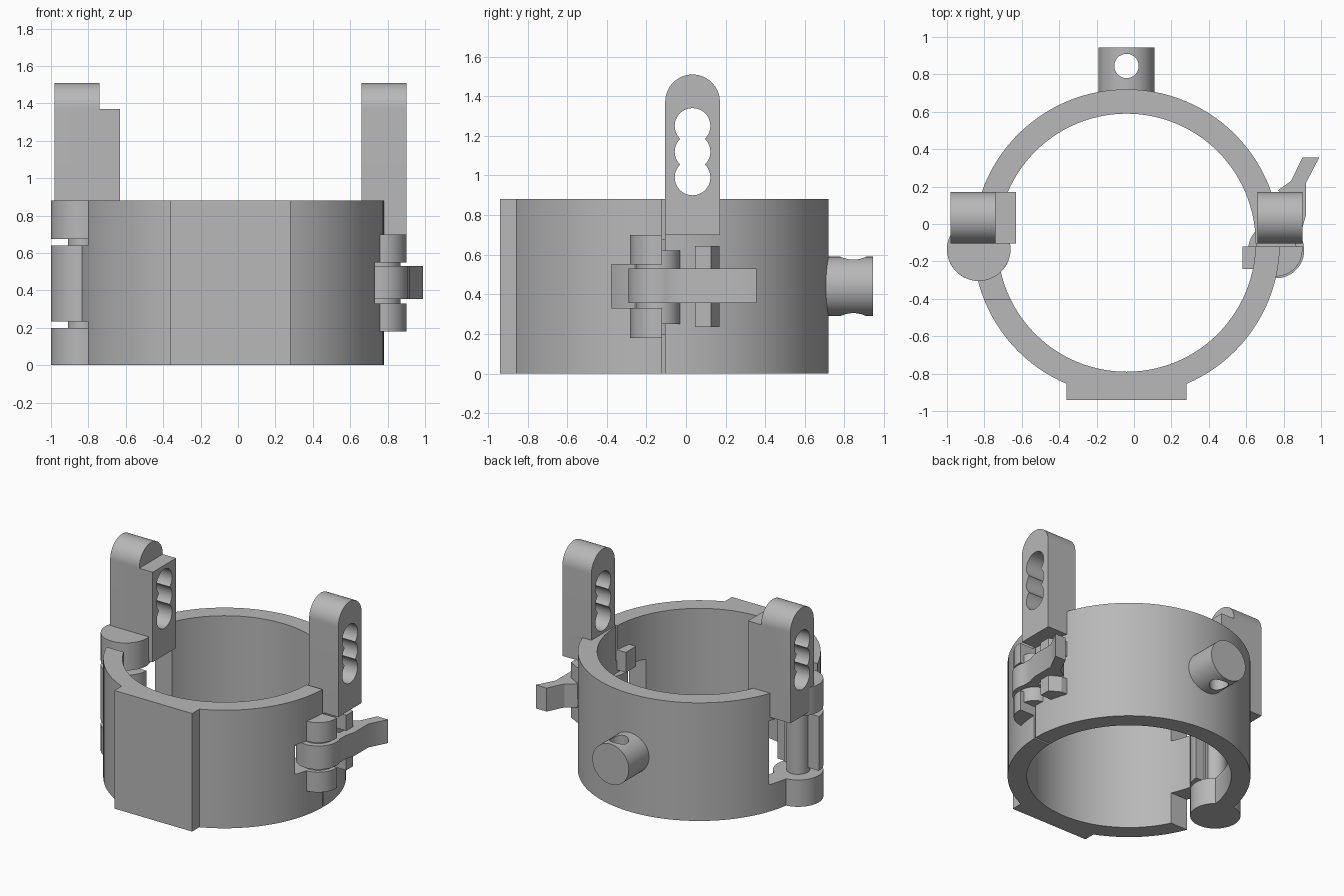
import bpy, bmesh
from math import cos, sin, pi
from mathutils import Vector

cube = bpy.data.objects.get("Cube")
if cube:
    bpy.data.objects.remove(cube, do_unlink=True)

grey = bpy.data.materials.new("plain grey")
grey.use_nodes = True
grey.diffuse_color = (0.48, 0.48, 0.48, 1)
grey.node_tree.nodes["Principled BSDF"].inputs["Base Color"].default_value = (0.48, 0.48, 0.48, 1)

H = 0.88                      # band height
CX, CY = -0.04, -0.10         # band centre
AXES = {"x": lambda a, b, t: (t, a, b),
        "y": lambda a, b, t: (a, t, b),
        "z": lambda a, b, t: (a, b, t)}


def prism(name, pts, lo, hi, axis="z"):
    """Extrude a flat outline along an axis."""
    place = AXES[axis]
    bm = bmesh.new()
    base = bm.faces.new([bm.verts.new(place(a, b, lo)) for a, b in pts])
    ext = bmesh.ops.extrude_face_region(bm, geom=[base])
    verts = [v for v in ext["geom"] if isinstance(v, bmesh.types.BMVert)]
    bmesh.ops.translate(bm, vec=Vector(place(0, 0, hi - lo)), verts=verts)
    bmesh.ops.recalc_face_normals(bm, faces=bm.faces)
    mesh = bpy.data.meshes.new(name)
    bm.to_mesh(mesh)
    bm.free()
    mesh.materials.append(grey)
    obj = bpy.data.objects.new(name, mesh)
    bpy.context.collection.objects.link(obj)
    return obj


def arc(cx, cy, r, a0=0, a1=2 * pi, n=48):
    steps = n if a1 - a0 > 6.2 else n + 1
    return [(cx + r * cos(a0 + (a1 - a0) * i / n),
             cy + r * sin(a0 + (a1 - a0) * i / n)) for i in range(steps)]


def box(name, x0, x1, y0, y1, z0, z1):
    return prism(name, [(x0, y0), (x1, y0), (x1, y1), (x0, y1)], z0, z1)


def combine(obj, others, op="DIFFERENCE"):
    """Apply booleans one after another and drop the helpers."""
    for other in others:
        mod = obj.modifiers.new("cut", "BOOLEAN")
        mod.operation, mod.solver, mod.object = op, "EXACT", other
        bpy.context.view_layer.objects.active = obj
        bpy.ops.object.modifier_apply(modifier=mod.name)
        bpy.data.objects.remove(other, do_unlink=True)
    return obj


def band(name):
    tube = prism(name, arc(CX, CY, 0.82, n=112), 0, H)
    return combine(tube, [prism("bore", arc(CX, CY, 0.69, n=112), -0.1, H + 0.1)])


# Front half of the band: stepped hinge end, lever window, flat pad
front = band("front_band")
combine(front, [box("c", -2, 2, -0.12, 2, -1, 2),
                box("c", -2, -0.3, -0.40, 2, -1, 0.235),
                box("c", -2, -0.3, -0.40, 2, 0.64, 2),
                box("c", 0.4, 2, -0.375, 0, 0.33, 0.55)])
pad = box("front_pad", -0.36, 0.28, -0.94, -0.80, 0, H)
combine(pad, [prism("bore", arc(CX, CY, 0.75, n=112), -1, 2)])
combine(front, [pad], "UNION")

# Back half of the band with the hinge window
back = band("back_band")
combine(back, [box("c", -2, 2, -2, -0.105, -1, 2),
               box("c", -2, -0.3, -0.3, 0.18, 0.2, 0.675)])

# Back peg with a vertical cross hole
peg = prism("back_peg", arc(CX, 0.44, 0.15), 0.68, 0.945, "y")
combine(peg, [prism("hole", arc(CX, 0.845, 0.065), 0, 1)])


# Rounded towers with a three-lobed slot
def slot(obj):
    return combine(obj, [prism("lobe", arc(0.033, z, 0.09), -2, 2, "x")
                         for z in (0.99, 1.12, 1.25)])


def tower(name, x0, x1):
    outline = [(-0.105, 0.70), (0.171, 0.70)] + arc(0.033, 1.372, 0.138, 0, pi, 32)
    return prism(name, outline, x0, x1, "x")


slot(tower("left_tower", 0.66, 0.90))
slot(combine(tower("right_tower", -0.98, -0.74),
             [box("step", -0.80, -0.63, -0.105, 0.171, 0.70, 1.37)], "UNION"))

# Hinge: full outer knuckles, half middle knuckle, pin
HX, HY = -0.83, -0.135
for name, z0, z1 in (("lower", 0, 0.20), ("upper", 0.675, H)):
    prism(name + "_hinge_knuckle", arc(HX, HY, 0.17), z0, z1)
prism("middle_hinge_knuckle", arc(HX, HY, 0.17, pi, 2 * pi, 32), 0.235, 0.64)
prism("hinge_pin", arc(HX, HY, 0.08), 0.1, 0.8)

# Clasp: two knuckles with inner blocks, pin
LX, LY = 0.76, -0.14
for name, z0, z1 in (("lower", 0.18, 0.33), ("upper", 0.55, 0.70)):
    outline = [(0.90, -0.12), (0.58, -0.12), (0.58, -0.24)]
    outline += arc(LX, LY, 0.14, 1.25 * pi, 2 * pi, 28)
    prism(name + "_clasp_knuckle", outline, z0, z1)
prism("clasp_pin", arc(LX, LY, 0.11), 0.25, 0.62)

# Lever with round hub and kicked-out handle
lever = prism("clasp_lever", [
    (0.78, -0.14), (0.90, -0.14), (0.90, -0.02), (0.92, 0.05), (0.92, 0.22),
    (0.99, 0.355), (0.90, 0.355), (0.84, 0.23), (0.77, 0.18), (0.85, 0.10),
    (0.84, 0.0)], 0.355, 0.53)
combine(lever, [prism("hub", arc(LX, LY, 0.15), 0.355, 0.53)], "UNION")

# Chamfered catch blocks above and below the lever
for name, z0, z1 in (("lower", 0.235, 0.355), ("upper", 0.53, 0.645)):
    prism(name + "_catch", [(0.72, 0.045), (0.86, 0.045), (0.86, 0.125),
                            (0.78, 0.17), (0.72, 0.17)], z0, z1)

# Smooth curved walls, keep edges crisp
bpy.ops.object.select_all(action="DESELECT")
for obj in bpy.context.collection.objects:
    if obj.type == "MESH" and obj.data.materials and obj.data.materials[0] == grey:
        obj.select_set(True)
        bpy.context.view_layer.objects.active = obj
bpy.ops.object.shade_smooth_by_angle(angle=0.5)
